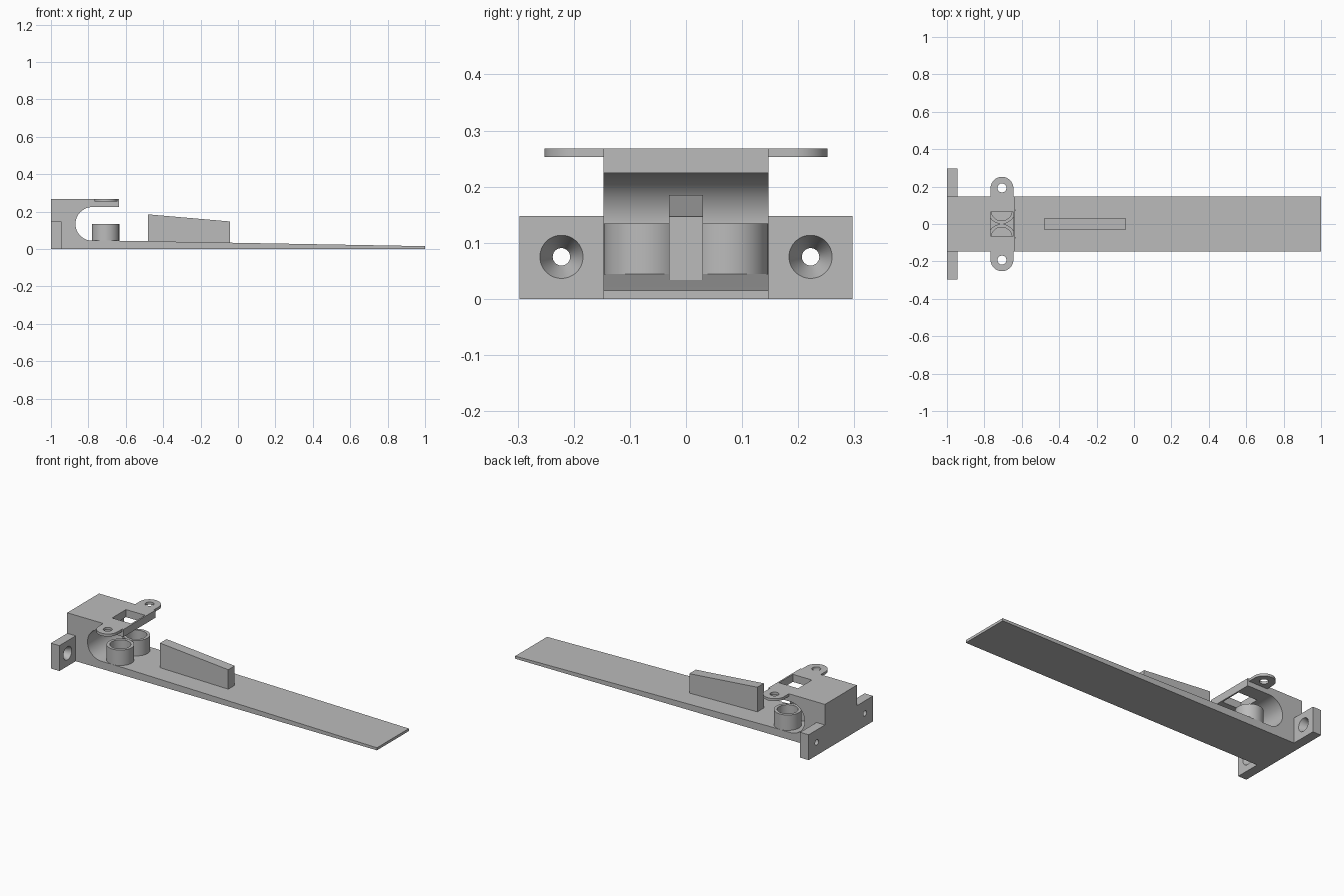
import bpy, bmesh, math
from mathutils import Vector, Matrix

cube = bpy.data.objects.get("Cube")
if cube:
    bpy.data.objects.remove(cube, do_unlink=True)

grey = bpy.data.materials.new("plain grey")
grey.use_nodes = True
COL = (0.5, 0.5, 0.5, 1)
grey.diffuse_color = COL
grey.node_tree.nodes["Principled BSDF"].inputs["Base Color"].default_value = COL


def finish(name, bm):
    bmesh.ops.recalc_face_normals(bm, faces=bm.faces)
    me = bpy.data.meshes.new(name)
    bm.to_mesh(me)
    bm.free()
    me.materials.append(grey)
    ob = bpy.data.objects.new(name, me)
    bpy.context.collection.objects.link(ob)
    return ob


def prism(name, pts, axis, lo, hi):
    """Extrude a 2D outline: axis 'y' takes (x, z) points, axis 'z' takes (x, y)."""
    bm = bmesh.new()
    if axis == 'y':
        verts = [bm.verts.new((a, lo, b)) for a, b in pts]
        move = Vector((0, hi - lo, 0))
    else:
        verts = [bm.verts.new((a, b, lo)) for a, b in pts]
        move = Vector((0, 0, hi - lo))
    face = bm.faces.new(verts)
    ext = bmesh.ops.extrude_face_region(bm, geom=[face])
    bmesh.ops.translate(bm, vec=move, verts=[v for v in ext['geom'] if isinstance(v, bmesh.types.BMVert)])
    return finish(name, bm)


def box(name, x0, x1, y0, y1, z0, z1):
    return prism(name, [(x0, y0), (x1, y0), (x1, y1), (x0, y1)], 'z', z0, z1)


def cone(name, r1, r2, depth, matrix, segs=48):
    bm = bmesh.new()
    bmesh.ops.create_cone(bm, cap_ends=True, segments=segs, radius1=r1, radius2=r2,
                          depth=depth, matrix=matrix)
    return finish(name, bm)


def arc(cx, cy, r, a0, a1, n=24):
    angles = [math.radians(a0 + (a1 - a0) * i / n) for i in range(n + 1)]
    return [(cx + r * math.cos(a), cy + r * math.sin(a)) for a in angles]


def cut(ob, cutter):
    cutter.hide_render = True
    mod = ob.modifiers.new("cut", 'BOOLEAN')
    mod.operation = 'DIFFERENCE'
    mod.solver = 'EXACT'
    mod.object = cutter
    bpy.context.view_layer.objects.active = ob
    bpy.ops.object.modifier_apply(modifier=mod.name)
    bpy.data.objects.remove(cutter, do_unlink=True)


def smooth(ob):
    bpy.ops.object.select_all(action='DESELECT')
    ob.select_set(True)
    bpy.context.view_layer.objects.active = ob
    bpy.ops.object.shade_smooth_by_angle(angle=math.radians(30))


W = 0.147          # half width of the body
ARM_END = -0.636
EYE_X = -0.706     # centre line of the ears and tubes

# Body: tapered deck, end block and overhanging arm around a rounded slot
outline = [(-1, 0), (1, 0), (1, 0.015), (ARM_END, 0.044)]
outline += arc(-0.779, 0.134, 0.09, 270, 90)
outline += [(ARM_END, 0.224), (ARM_END, 0.268), (-1, 0.268)]
body = prism("body", outline, 'y', -W, W)
cut(body, box("window_cutter", EYE_X - 0.062, EYE_X + 0.061, -0.064, 0.064, 0.2, 0.3))
smooth(body)

# Sloped fin on the deck
prism("fin", [(-0.482, 0.02), (-0.042, 0.02), (-0.042, 0.147), (-0.482, 0.185)], 'y', -0.03, 0.03)

for side, s in (("left", 1), ("right", -1)):
    # Mounting flange with a countersunk screw hole
    y0, y1 = sorted((s * W, s * 0.297))
    flange = box(side + "_flange", -1, -0.945, y0, y1, 0, 0.148)
    place = Matrix.Translation((-0.9725, s * 0.222, 0.075)) @ Matrix.Rotation(math.pi / 2, 4, 'Y')
    cut(flange, cone("sink_cutter", 0.0155, 0.0385, 0.0552, place))
    smooth(flange)

    # Rounded ear with an eyelet
    ear_pts = [(EYE_X + 0.061, W), *arc(EYE_X, 0.191, 0.061, 0, 180), (EYE_X - 0.061, W)]
    ear = prism(side + "_ear", [(x, s * y) for x, y in ear_pts], 'z', 0.253, 0.268)
    cut(ear, cone("eyelet_cutter", 0.024, 0.024, 0.1, Matrix.Translation((EYE_X, s * 0.193, 0.26))))
    smooth(ear)

    # Hollow tube standing on the deck
    tube = cone(side + "_tube", 0.0733, 0.0733, 0.103, Matrix.Translation((EYE_X - 0.002, s * 0.0735, 0.0825)))
    cut(tube, cone("bore_cutter", 0.056, 0.056, 0.12, Matrix.Translation((EYE_X - 0.002, s * 0.0735, 0.105))))
    smooth(tube)
